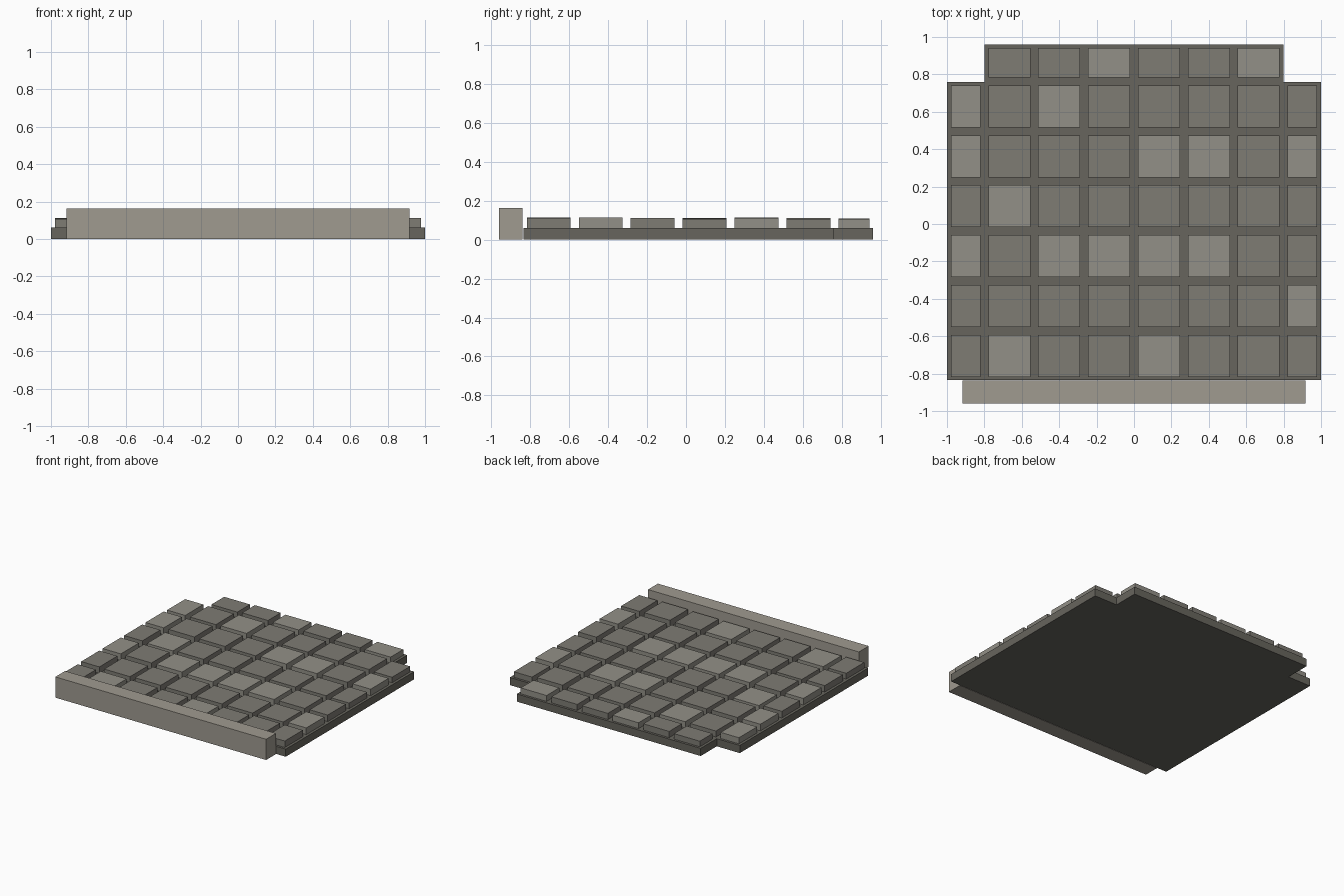
import bpy, bmesh, random

if "Cube" in bpy.data.objects:
    bpy.data.objects.remove(bpy.data.objects["Cube"])

random.seed(4)


def material(name, rgb):
    m = bpy.data.materials.new(name)
    m.diffuse_color = (*rgb, 1)
    m.use_nodes = True
    m.node_tree.nodes["Principled BSDF"].inputs["Base Color"].default_value = m.diffuse_color
    return m


BASE = material("dark_mortar", (0.135, 0.13, 0.11))
DARK = material("dark_stone", (0.21, 0.2, 0.175))
LIGHT = material("light_stone", (0.29, 0.28, 0.245))
KERB = material("kerb_stone", (0.35, 0.325, 0.28))


def make_object(name, bm, mat):
    bmesh.ops.recalc_face_normals(bm, faces=bm.faces)
    mesh = bpy.data.meshes.new(name)
    bm.to_mesh(mesh)
    bm.free()
    mesh.materials.append(mat)
    obj = bpy.data.objects.new(name, mesh)
    bpy.context.collection.objects.link(obj)
    return obj


def prism(name, outline, z0, z1, mat):
    bm = bmesh.new()
    face = bm.faces.new([bm.verts.new((x, y, z0)) for x, y in outline])
    top = bmesh.ops.extrude_face_region(bm, geom=[face], use_keep_orig=True)
    bmesh.ops.translate(bm, vec=(0, 0, z1 - z0),
                        verts=[v for v in top["geom"] if isinstance(v, bmesh.types.BMVert)])
    return make_object(name, bm, mat)


def box(name, x0, x1, y0, y1, z0, z1, mat):
    return prism(name, [(x0, y0), (x1, y0), (x1, y1), (x0, y1)], z0, z1, mat)


# Base slab with both back corners notched
FRONT, BACK, CUT = -0.835, 0.96, 0.2
half = [(1, FRONT), (1, BACK - CUT), (1 - CUT, BACK - CUT), (1 - CUT, BACK)]
prism("base_slab", half + [(-x, y) for x, y in reversed(half)], 0, 0.06, BASE)

# Kerb along the front
box("front_kerb", -0.917, 0.917, -0.96, -0.838, 0, 0.163, KERB)

# Paving stones on a grid, narrow at the sides and the back
PITCH, GAP = 0.8 / 3, 0.021
xs = [-1] + [-0.8 + PITCH * i for i in range(7)] + [1]
ys = [-0.838 + PITCH * j for j in range(7)] + [0.962]
light = [{1, 4}, {7}, {0, 2, 3, 4, 5}, {1}, {0, 4, 5, 7}, {0, 2}, {3, 6}]
for j in range(7):
    for i in range(8):
        if j == 6 and i in (0, 7):  # notched corners stay empty
            continue
        box(f"paving_stone_{j}_{i}", xs[i] + GAP, xs[i + 1] - GAP,
            ys[j] + GAP, ys[j + 1] - GAP, 0.058,
            random.uniform(0.103, 0.113), LIGHT if i in light[j] else DARK)
